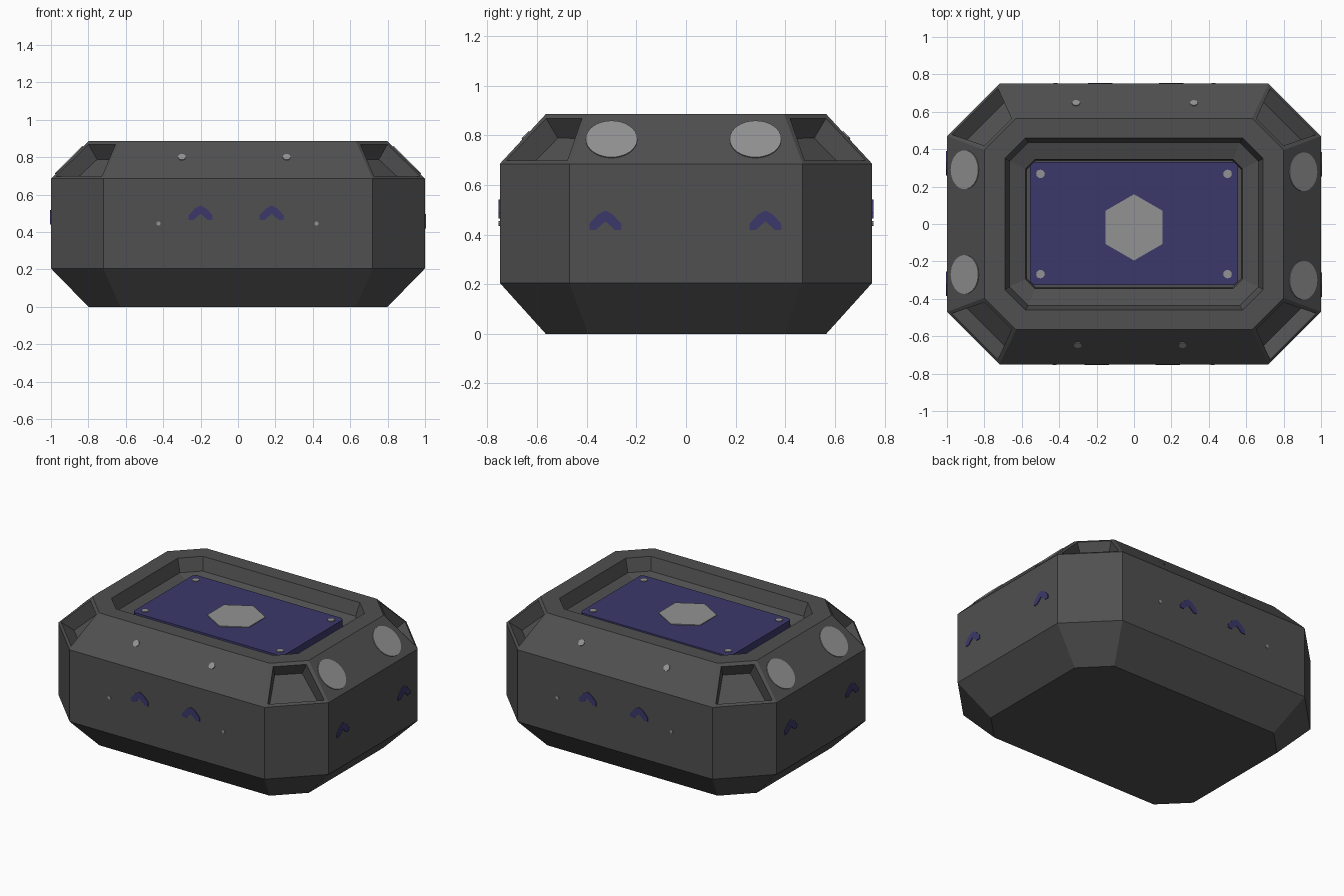
import bpy, bmesh, math
from mathutils import Vector

if "Cube" in bpy.data.objects:
    bpy.data.objects.remove(bpy.data.objects["Cube"])


def material(name, rgb):
    m = bpy.data.materials.new(name)
    m.diffuse_color = (*rgb, 1)
    m.use_nodes = True
    m.node_tree.nodes["Principled BSDF"].inputs["Base Color"].default_value = m.diffuse_color
    return m


DARK = material("dark grey shell", (0.08, 0.08, 0.08))
BLUE = material("deep blue", (0.044, 0.040, 0.145))
GREY = material("light grey", (0.29, 0.29, 0.29))


def finish(bm, name, mat):
    bmesh.ops.recalc_face_normals(bm, faces=bm.faces)
    me = bpy.data.meshes.new(name)
    bm.to_mesh(me)
    bm.free()
    me.materials.append(mat)
    ob = bpy.data.objects.new(name, me)
    bpy.context.collection.objects.link(ob)
    return ob


def octagon(hx, hy, c):
    # rectangle with cut corners; even-numbered sides are the corner cuts
    return [(hx, hy - c), (hx - c, hy), (-hx + c, hy), (-hx, hy - c),
            (-hx, -hy + c), (-hx + c, -hy), (hx - c, -hy), (hx, -hy + c)]


# Shell: stacked octagon rings from the base, over the rim and into the tray
rings = [(0.80, 0.565, 0.17, 0.0), (1.0, 0.75, 0.28, 0.205),
         (1.0, 0.75, 0.28, 0.685), (0.80, 0.565, 0.17, 0.885),
         (0.69, 0.46, 0.11, 0.885), (0.665, 0.435, 0.10, 0.80),
         (0.58, 0.345, 0.05, 0.77), (0.575, 0.34, 0.05, 0.74)]
bm = bmesh.new()
loops = [[bm.verts.new((x, y, z)) for x, y in octagon(hx, hy, c)]
         for hx, hy, c, z in rings]
corner_faces = []
for r in range(len(loops) - 1):
    for i in range(8):
        j = (i + 1) % 8
        f = bm.faces.new((loops[r][i], loops[r][j], loops[r + 1][j], loops[r + 1][i]))
        if r == 2 and i % 2 == 0:
            corner_faces.append(f)
bm.faces.new(loops[0][::-1])
bm.faces.new(loops[-1])
bmesh.ops.recalc_face_normals(bm, faces=bm.faces)
# Pockets sunk into the four upper corners
bmesh.ops.inset_individual(bm, faces=corner_faces, thickness=0.03)
bmesh.ops.inset_individual(bm, faces=corner_faces, thickness=0.03, depth=-0.09)
finish(bm, "shell", DARK)


def plate(name, points, centre, normal, mat, up=0.005, down=0.002):
    # thin plate lying on a surface with the given normal
    n = Vector(normal).normalized()
    u = Vector((1, 0, 0)) if n.z > 0.99 else Vector((0, 0, 1)).cross(n).normalized()
    v = n.cross(u)
    bm = bmesh.new()
    c = Vector(centre)
    top, low = ([bm.verts.new(c + u * x + v * y + n * h) for x, y in points]
                for h in (up, -down))
    bm.faces.new(top)
    bm.faces.new(low[::-1])
    for i in range(len(top)):
        j = (i + 1) % len(top)
        bm.faces.new((low[i], low[j], top[j], top[i]))
    return finish(bm, name, mat)


def disc(r, n=24, turn=0.0):
    return [(r * math.cos(turn + 2 * math.pi * i / n),
             r * math.sin(turn + 2 * math.pi * i / n)) for i in range(n)]


# Lid panel with screws and a hexagon badge plate
plate("lid_panel", octagon(0.555, 0.328, 0.018), (0, 0.003, 0.82), (0, 0, 1), BLUE, 0, 0.085)
plate("hexagon_plate", disc(0.177, 6, math.pi / 2), (0, -0.018, 0.82), (0, 0, 1), GREY)
for sx in (-1, 1):
    for sy in (-1, 1):
        plate("lid_screw", disc(0.023, 12), (0.5 * sx, 0.268 * sy, 0.82), (0, 0, 1), GREY)

# Chevron outline
half = [(0.03, 0.026), (0.065, -0.012), (0.064, -0.036), (0.038, -0.036)]
chevron = [(0, 0.042)] + half + [(0, -0.002)] + [(-x, y) for x, y in half[::-1]]

# Details on front and back
for s in (-1, 1):
    out, slope = (0, s, 0), (0, s, 0.185 / 0.2)
    for x in (-0.20, 0.18):
        plate("front_back_chevron", chevron, (-s * x, s * 0.75, 0.50), out, BLUE)
    for x in (-0.425, 0.42):
        plate("side_pin", disc(0.011, 10), (-s * x, s * 0.75, 0.445), out, GREY)
    for x in ((-0.30, 0.26) if s < 0 else (-0.31, 0.32)):
        plate("slope_stud", disc(0.021, 12), (x, s * 0.645, 0.7985), slope, GREY)

# Details on the two ends
for s in (-1, 1):
    for y in (-0.325, 0.32):
        plate("end_chevron", chevron, (s, s * y, 0.455 if s > 0 else 0.475), (s, 0, 0), BLUE)
    for y in ((-0.30, 0.28) if s > 0 else (-0.27, 0.29)):
        plate("round_lamp", disc(0.104, 32), (s * 0.903, y, 0.782), (s, 0, 1), GREY)
